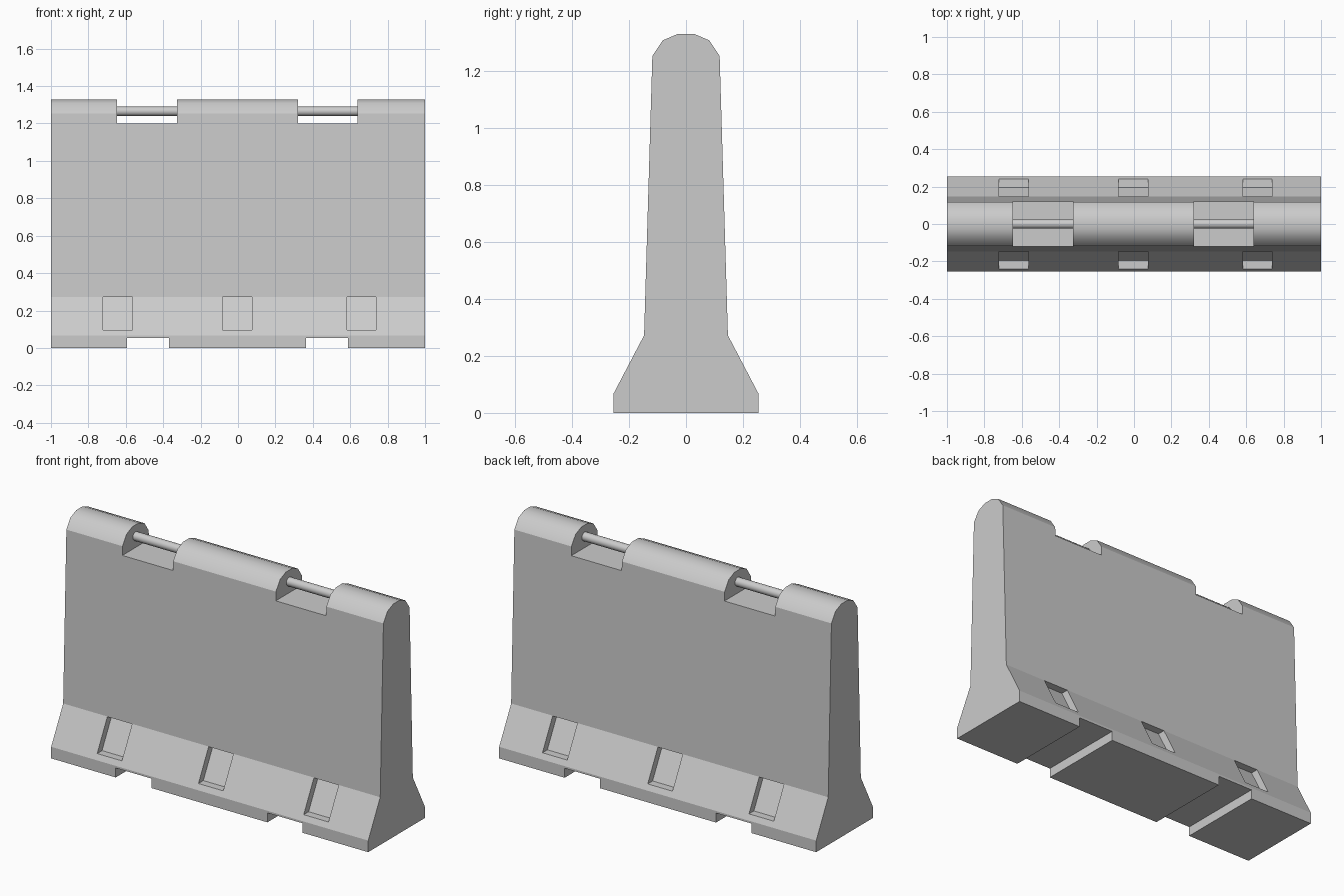
import bpy, bmesh, math
from mathutils import Matrix

if "Cube" in bpy.data.objects:
    bpy.data.objects.remove(bpy.data.objects["Cube"])


def add_prism(bm, profile, x0, x1):
    """Extrude a closed (y, z) profile along x."""
    a = [bm.verts.new((x0, y, z)) for y, z in profile]
    b = [bm.verts.new((x1, y, z)) for y, z in profile]
    n = len(profile)
    faces = [bm.faces.new(a), bm.faces.new(b)]
    for i in range(n):
        j = (i + 1) % n
        faces.append(bm.faces.new((a[i], a[j], b[j], b[i])))
    bmesh.ops.recalc_face_normals(bm, faces=faces)


def rect(y0, y1, z0, z1):
    return [(y0, z0), (y1, z0), (y1, z1), (y0, z1)]


def make_object(name, bm):
    mesh = bpy.data.meshes.new(name)
    bm.to_mesh(mesh)
    bm.free()
    ob = bpy.data.objects.new(name, mesh)
    bpy.context.collection.objects.link(ob)
    return ob


top_notches = [(-0.646, -0.326), (0.322, 0.640)]
foot_notches = [(-0.593, -0.368), (0.364, 0.587)]
pocket_centres = [-0.643, -0.004, 0.660]

# Barrier body: flared foot, tapered wall, rounded top
half = [(0.255, 0), (0.255, 0.066), (0.147, 0.272), (0.118, 1.252),
        (0.081, 1.307), (0.029, 1.329)]
bm = bmesh.new()
add_prism(bm, half + [(-y, z) for y, z in reversed(half)], -1, 1)
body = make_object("barrier_body", bm)

# Cutters: handle notches, forklift slots and sloped foot pockets
bm = bmesh.new()
for x0, x1 in top_notches:
    add_prism(bm, rect(-0.4, 0.4, 1.2, 1.5), x0, x1)
for x0, x1 in foot_notches:
    add_prism(bm, rect(-0.4, 0.4, -0.1, 0.054), x0, x1)
for x in pocket_centres:
    for s in (-1, 1):
        pocket = [(s * 0.195, 0.096), (s * 0.103, 0.271),
                  (s * 0.24, 0.271), (s * 0.33, 0.096)]
        add_prism(bm, pocket, x - 0.078, x + 0.078)
cutter = make_object("notch_cutter", bm)
cutter.hide_render = True

mod = body.modifiers.new("notches", 'BOOLEAN')
mod.operation = 'DIFFERENCE'
mod.solver = 'EXACT'
mod.object = cutter
bpy.context.view_layer.objects.active = body
bpy.ops.object.modifier_apply(modifier=mod.name)
bpy.data.objects.remove(cutter)

# Smooth shading on the rounded top only
bm = bmesh.new()
bm.from_mesh(body.data)
for f in bm.faces:
    f.smooth = f.calc_center_median().z > 1.24 and f.normal.z > 0.1
for e in bm.edges:
    e.smooth = e.calc_face_angle(0) < math.radians(45)
bm.to_mesh(body.data)
bm.free()

# Lifting rods across the top notches
for side, (x0, x1) in zip(("left", "right"), top_notches):
    bm = bmesh.new()
    bmesh.ops.create_cone(
        bm, cap_ends=True, segments=12, radius1=0.025, radius2=0.025,
        depth=x1 - x0 + 0.01,
        matrix=Matrix.Translation(((x0 + x1) / 2, 0, 1.265))
        @ Matrix.Rotation(math.pi / 2, 4, 'Y'))
    for f in bm.faces:
        f.smooth = len(f.verts) == 4
    for e in bm.edges:
        e.smooth = e.calc_face_angle(0) < math.radians(45)
    make_object("lifting_rod_" + side, bm)
